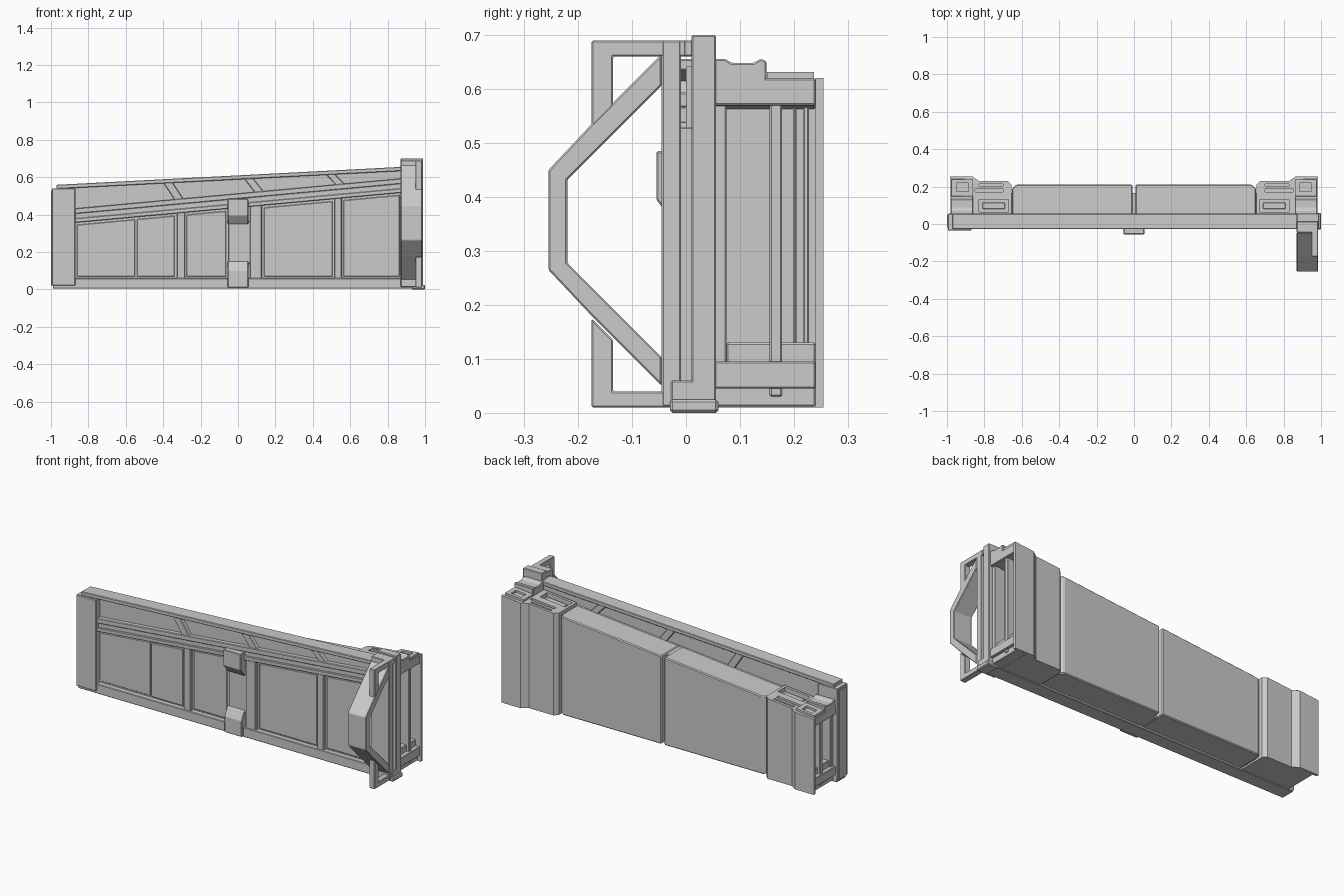
import bpy, bmesh

SLOPE = 0.092                      # slope of the rear body and the diagonal rail


def line(z0, slope=SLOPE):
    return lambda x: z0 + slope * x


def prism(name, pts, axis, a, b, bevel=0.003):
    """Extrude a 2D profile along an axis; for z, the ends may be functions of x."""
    bm = bmesh.new()
    rings = []
    for t in (a, b):
        ring = []
        for p, q in pts:
            if axis == 'x':
                co = (t, p, q)
            elif axis == 'y':
                co = (p, t, q)
            else:
                co = (p, q, t(p) if callable(t) else t)
            ring.append(bm.verts.new(co))
        rings.append(ring)
    n = len(pts)
    bm.faces.new(rings[0])
    bm.faces.new(rings[1])
    for i in range(n):
        j = (i + 1) % n
        bm.faces.new((rings[0][i], rings[0][j], rings[1][j], rings[1][i]))
    bmesh.ops.recalc_face_normals(bm, faces=bm.faces)
    me = bpy.data.meshes.new(name)
    bm.to_mesh(me)
    bm.free()
    ob = bpy.data.objects.new(name, me)
    bpy.context.collection.objects.link(ob)
    if bevel:
        m = ob.modifiers.new("edge_bevel", 'BEVEL')
        m.width = bevel
        m.segments = 1
        m.limit_method = 'ANGLE'
    return ob


def rect(x0, x1, y0, y1):
    x0, x1 = min(x0, x1), max(x0, x1)
    return [(x0, y0), (x1, y0), (x1, y1), (x0, y1)]


def box(name, x, y, z, bevel=0.003):
    return prism(name, rect(*x, *y), 'z', z[0], z[1], bevel)


def cut(ob, cutter):
    cutter.hide_render = True
    cutter.hide_set(True)
    m = ob.modifiers.new("cut", 'BOOLEAN')
    m.operation = 'DIFFERENCE'
    m.solver = 'EXACT'
    m.object = cutter


# Front frame: backing plate, bottom beam, top rail and diagonal rails
top = line(0.61, 0.052)
box("front_plate", (-0.96, 0.9), (0.0, 0.04), (0.02, lambda x: top(x) - 0.015), 0)
box("bottom_beam", (-0.99, 0.99), (-0.028, 0.055), (0.005, 0.06))
box("top_rail", (-0.97, 0.88), (-0.028, 0.055), (lambda x: top(x) - 0.022, top))
box("diagonal_rail_upper", (-0.88, 0.88), (-0.026, 0.052), (line(0.485), line(0.513)))
box("diagonal_rail_middle", (-0.88, 0.88), (-0.016, 0.05), (line(0.455), line(0.487)))
box("diagonal_rail_lower", (-0.88, 0.88), (-0.026, 0.05), (line(0.437), line(0.46)))

# Slanted dividers of the upper panels
for x in (-0.345, 0.085, 0.52):
    d = 0.035
    zb, zt = line(0.505)(x), top(x) - 0.012
    prism("upper_divider", [(x + d - 0.025, zb), (x + d + 0.025, zb),
                            (x - d + 0.025, zt), (x - d - 0.025, zt)], 'y', -0.022, 0.05)

# Lower panel ribs and bay panels
for x, w in ((-0.305, 0.022), (0.095, 0.032), (0.535, 0.02)):
    box("lower_rib", (x - w, x + w), (-0.022, 0.04), (0.05, line(0.445)))
for a, b, y in ((-0.86, -0.55, -0.004), (-0.54, -0.34, -0.01), (-0.275, -0.065, -0.006),
                (0.14, 0.505, -0.008), (0.565, 0.865, -0.006)):
    box("bay_panel", (a, b), (y, 0.02), (0.068, line(0.425)))

# Central latch
prism("latch_top", [(0.01, 0.485), (-0.055, 0.485), (-0.055, 0.395), (-0.02, 0.35), (0.01, 0.35)],
      'x', -0.055, 0.055)
prism("latch_bottom", [(0.01, 0.15), (-0.02, 0.15), (-0.045, 0.1), (-0.045, 0.01), (0.01, 0.01)],
      'x', -0.055, 0.055)
box("latch_plate", (-0.05, 0.08), (-0.014, 0.02), (0.14, 0.36))

# End posts and foot
box("left_post", (-0.995, -0.87), (-0.036, 0.055), (0.02, 0.54))
box("left_foot", (-1.0, -0.975), (-0.02, 0.05), (0.02, 0.53))
box("right_post", (0.87, 0.99), (0.01, 0.056), (0.015, 0.70))
box("right_foot", (0.93, 1.0), (-0.03, 0.06), (0.0, 0.025), 0.005)

# Handle: broad bent grip, upright bar, spacers and thin corner brackets
H = 0.70
half = [(-0.045, 0.665), (-0.175, 0.535), (-0.255, 0.45)]
inner = [(-0.22, 0.432), (-0.045, 0.607)]
outer = half + [(y, H + 0.015 - z) for y, z in reversed(half)]
hole = [(y, H + 0.01 - z) for y, z in reversed(inner)] + inner
prism("handle_grip", outer + hole, 'x', 0.87, 0.985)
box("handle_bar", (0.87, 0.985), (-0.045, -0.009), (0.012, 0.69))
box("handle_web", (0.88, 0.955), (-0.02, 0.02), (0.05, 0.53))
bracket = [(0.0, 0.69), (-0.175, 0.69), (-0.175, 0.525), (-0.135, 0.565),
           (-0.135, 0.66), (0.0, 0.66)]
for flip in (False, True):
    f = (lambda z: H - z) if flip else (lambda z: z)
    prism("handle_bracket", [(y, f(z)) for y, z in bracket], 'x', 0.95, 0.984)
    box("handle_spacer", (0.87, 0.983), (-0.02, 0.02), tuple(sorted((f(0.69), f(0.66)))))

# Middle body: core and two back shells with a slit between
box("body_core", (-0.66, 0.66), (0.03, 0.165), (0.02, line(0.49)), 0)
for s in (-1, 1):
    prism("back_shell", [(s * x, y) for x, y in ((0.009, 0.05), (0.652, 0.05), (0.652, 0.19),
                                                 (0.63, 0.21), (0.009, 0.21))],
          'z', 0.016, line(0.517), 0.005)
box("slit_fill", (-0.02, 0.02), (0.05, 0.165), (0.018, line(0.512)), 0)

# End blocks with stepped backs, top pockets and open outer frames
block = [(0.655, 0.05), (0.655, 0.21), (0.675, 0.23), (0.83, 0.23), (0.865, 0.255),
         (0.985, 0.255), (0.985, 0.24), (0.905, 0.24), (0.905, 0.05)]
for s in (-1, 1):
    b = prism("end_block", [(s * x, y) for x, y in block], 'z', 0.01, line(0.53), 0)
    for i, (x0, x1, y0, y1) in enumerate(((0.67, 0.83, 0.065, 0.13), (0.70, 0.85, 0.17, 0.188),
                                          (0.70, 0.83, 0.203, 0.215))):
        cut(b, prism("pocket_cutter", rect(s * x0, s * x1, y0, y1), 'z',
                     line(0.505), line(0.58), 0))
    # pocket rim
    box("pocket_inset", (s * 0.69, s * 0.81), (0.08, 0.115), (line(0.49), line(0.517)))
    # horizontal beams of the outer frame
    box("end_beam_top", (s * 0.89, s * 0.98), (0.05, 0.24), (line(0.48), line(0.53)))
    box("end_beam_bottom", (s * 0.89, s * 0.98), (0.05, 0.24), (0.045, 0.095))
    box("end_base", (s * 0.89, s * 0.965), (0.05, 0.24), (0.012, 0.05))
    # uprights of the outer frame
    for y0, y1, x in ((0.05, 0.075, 0.965), (0.155, 0.178, 0.97),
                      (0.198, 0.205, 0.93), (0.217, 0.228, 0.93)):
        box("end_upright", (s * 0.89, s * x), (y0, y1), (0.03, line(0.50)))
    box("end_lower_plate", (s * 0.89, s * 0.955), (0.075, 0.24), (0.09, 0.13))
    # raised cap with socket, and a saddle toward the front
    cap = box("end_cap", (s * 0.86, s * 0.975), (0.15, 0.237), (line(0.51), line(0.542)), 0)
    cut(cap, prism("socket_cutter", rect(s * 0.885, s * 0.95, 0.175, 0.22), 'z',
                   line(0.528), line(0.6), 0))
    z = 0.53 + SLOPE * s * 0.98
    prism("saddle", [(y, z + h) for y, h in ((0.053, -0.02), (0.053, 0.036), (0.072, 0.036),
                                             (0.085, 0.028), (0.125, 0.028), (0.138, 0.036),
                                             (0.149, 0.032), (0.149, -0.02))],
          'x', s * 0.86, s * 0.98)
